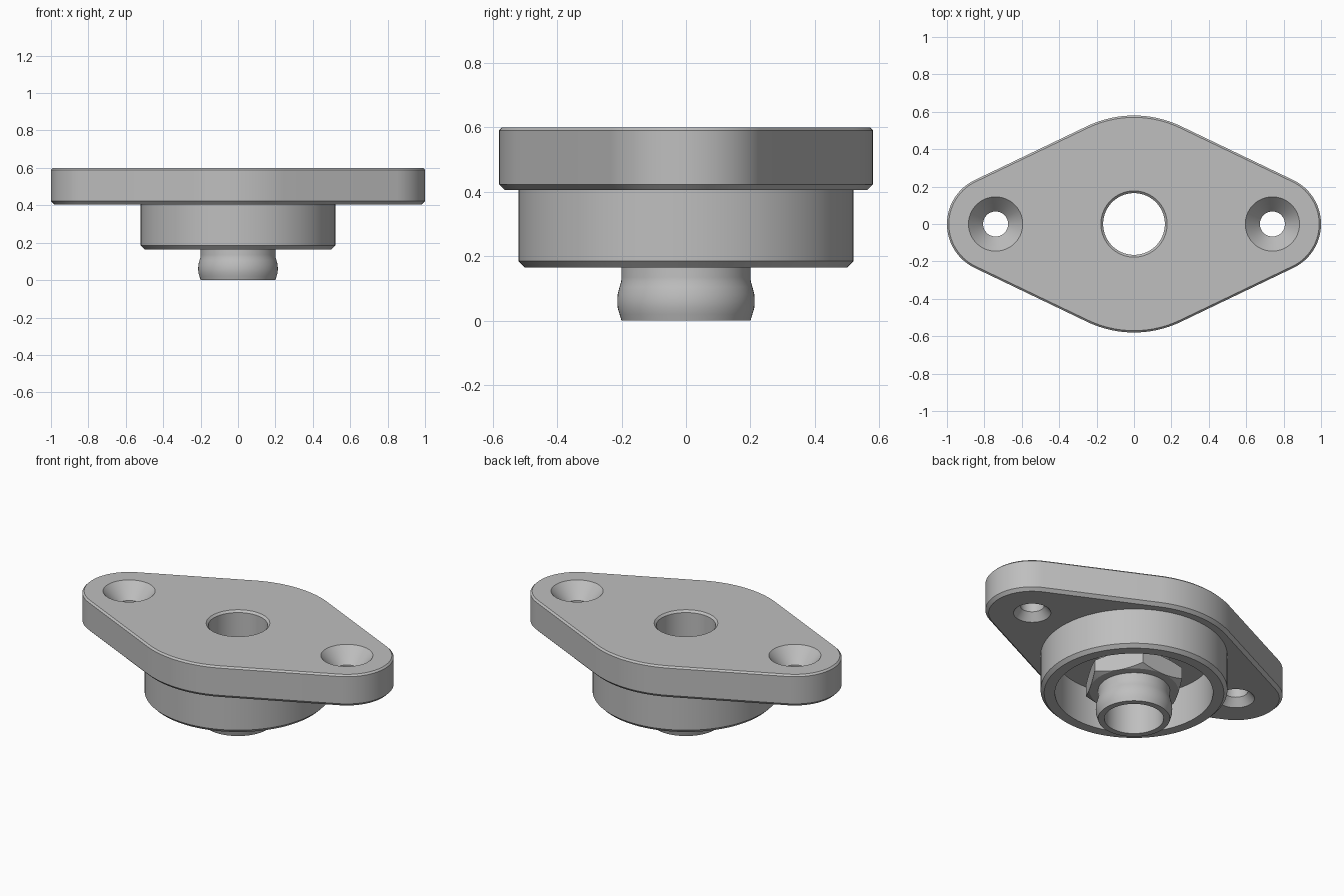
import bpy, bmesh
from math import sin, cos, pi, radians, acos

cube = bpy.data.objects.get("Cube")
if cube:
    bpy.data.objects.remove(cube, do_unlink=True)

grey = bpy.data.materials.new("machined grey")
grey.use_nodes = True
COLOUR = (0.52, 0.52, 0.52, 1)
grey.diffuse_color = COLOUR
grey.node_tree.nodes["Principled BSDF"].inputs["Base Color"].default_value = COLOUR

SEG = 96


def arc(cx, r, start, end, n):
    """Points along an arc centred on the x axis."""
    return [(cx + r * cos(start + (end - start) * i / n),
             r * sin(start + (end - start) * i / n)) for i in range(n + 1)]


def circle(r, x=0, n=SEG):
    return arc(x, r, 0, 2 * pi, n)[:-1]


def lozenge(inset):
    """Outline wrapped around a large middle circle and two end circles."""
    end_x, end_r, mid_r = 0.74, 0.26, 0.58
    t = acos((mid_r - end_r) / end_x)
    return (arc(end_x, end_r - inset, -t, t, 28)
            + arc(0, mid_r - inset, t, pi - t, 24)
            + arc(-end_x, end_r - inset, pi - t, pi + t, 28)
            + arc(0, mid_r - inset, pi + t, 2 * pi - t, 24))


def loft(name, rings, closed=False):
    """Skin a stack of (outline, z) rings, capped or joined into a loop."""
    bm = bmesh.new()
    loops = [[bm.verts.new((x, y, z)) for x, y in pts] for pts, z in rings]
    pairs = list(zip(loops, loops[1:]))
    if closed:
        pairs.append((loops[-1], loops[0]))
    else:
        bm.faces.new(loops[0])
        bm.faces.new(loops[-1])
    for a, b in pairs:
        for i in range(len(a)):
            j = (i + 1) % len(a)
            bm.faces.new((a[i], a[j], b[j], b[i]))
    bmesh.ops.recalc_face_normals(bm, faces=bm.faces)
    mesh = bpy.data.meshes.new(name)
    bm.to_mesh(mesh)
    bm.free()
    mesh.materials.append(grey)
    obj = bpy.data.objects.new(name, mesh)
    bpy.context.collection.objects.link(obj)
    return obj


def lathe(name, profile, closed=True, x=0):
    return loft(name, [(circle(r, x), z) for r, z in profile], closed)


def apply_boolean(obj, cutter, operation="DIFFERENCE"):
    mod = obj.modifiers.new("cut", "BOOLEAN")
    mod.operation, mod.solver, mod.object = operation, "EXACT", cutter
    bpy.ops.object.select_all(action="DESELECT")
    bpy.context.view_layer.objects.active = obj
    obj.select_set(True)
    bpy.ops.object.modifier_apply(modifier=mod.name)
    bpy.data.objects.remove(cutter, do_unlink=True)


# Flange plate with chamfered edges
flange = loft("flange_plate", [(lozenge(0.018), 0.405), (lozenge(0), 0.423),
                               (lozenge(0), 0.59), (lozenge(0.01), 0.6)])

# Screw holes countersunk on both faces
for side in (-1, 1):
    apply_boolean(flange, lathe("screw_hole_cutter", [
        (0.115, 0.39), (0.104, 0.405), (0.067, 0.451), (0.067, 0.51),
        (0.145, 0.6), (0.162, 0.62)], False, side * 0.74))

# Central bore with a small chamfer
apply_boolean(flange, lathe("bore_cutter", [
    (0.165, 0.39), (0.165, 0.588), (0.177, 0.6), (0.197, 0.62)], False))

# Hollow collar under the plate
collar = lathe("collar", [(0.52, 0.408), (0.52, 0.185), (0.5, 0.165),
                          (0.44, 0.165), (0.44, 0.408)])

# Hollow spigot with a rounded bulge near its end
spigot = lathe("spigot", [(0.165, 0.408), (0.165, 0), (0.2, 0), (0.206, 0.02),
                          (0.212, 0.04), (0.213, 0.06), (0.212, 0.082),
                          (0.206, 0.105), (0.201, 0.122), (0.2, 0.135),
                          (0.2, 0.408)])

# Hexagonal nut with turned-off corners
hexagon = circle(0.285, n=6)
nut = loft("hex_nut", [(hexagon, 0.18), (hexagon, 0.29)])
apply_boolean(nut, lathe("nut_chamfer_cutter", [
    (0.245, 0.179), (0.287, 0.202), (0.287, 0.268), (0.245, 0.291)], False),
    "INTERSECT")
apply_boolean(nut, lathe("nut_bore_cutter", [(0.19, 0.1), (0.19, 0.4)], False))

# Smooth the round walls, keep the machined edges crisp
bpy.ops.object.select_all(action="DESELECT")
for obj in (flange, collar, spigot, nut):
    obj.select_set(True)
bpy.context.view_layer.objects.active = flange
bpy.ops.object.shade_smooth_by_angle(angle=radians(25))
